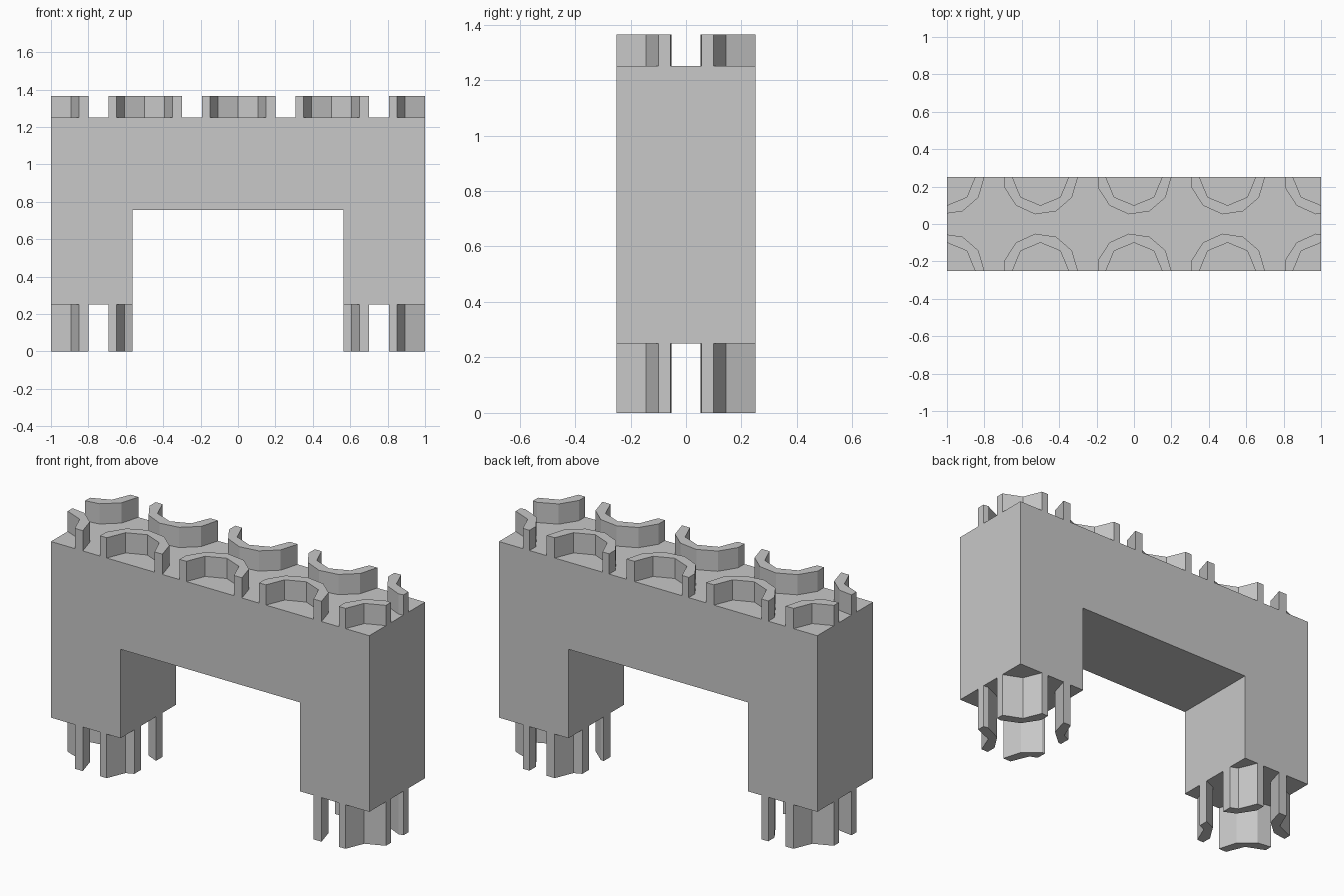
import bpy, bmesh
from math import cos, sin, pi

if "Cube" in bpy.data.objects:
    bpy.data.objects.remove(bpy.data.objects["Cube"], do_unlink=True)

HALF_X, HALF_Y = 1.0, 0.25
FOOT_Z, BODY_Z, TOP_Z = 0.25, 1.25, 1.365
ARCH_X, ARCH_Z = 0.563, 0.755

stone = bpy.data.materials.new("light grey stone")
stone.use_nodes = True
grey = (0.58, 0.58, 0.58, 1)
stone.diffuse_color = grey
stone.node_tree.nodes["Principled BSDF"].inputs["Base Color"].default_value = grey


def finish(bm, name):
    bmesh.ops.recalc_face_normals(bm, faces=bm.faces)
    mesh = bpy.data.meshes.new(name)
    bm.to_mesh(mesh)
    bm.free()
    mesh.materials.append(stone)
    obj = bpy.data.objects.new(name, mesh)
    bpy.context.collection.objects.link(obj)


def extrude(points, direction):
    bm = bmesh.new()
    face = bm.faces.new([bm.verts.new(p) for p in points])
    grown = bmesh.ops.extrude_face_region(bm, geom=[face])
    verts = [v for v in grown["geom"] if isinstance(v, bmesh.types.BMVert)]
    bmesh.ops.translate(bm, verts=verts, vec=direction)
    return bm


def clip(bm, x, side):
    """Cut away everything beyond x on the given side and cap the cut."""
    geom = bm.verts[:] + bm.edges[:] + bm.faces[:]
    bmesh.ops.bisect_plane(bm, geom=geom, dist=1e-5, plane_co=(x, 0, 0),
                           plane_no=(side, 0, 0), clear_outer=True)
    bmesh.ops.holes_fill(bm, edges=[e for e in bm.edges if e.is_boundary], sides=0)


def half_ring(name, x, side, z0, z1, low, high):
    """Half of an eleven-sided wall with an eight-sided hollow, open at the body side."""
    outer = [(0.2 * cos(2 * pi * i / 11), 0.2 * sin(2 * pi * i / 11)) for i in range(6)]
    outer.append((outer[-1][0], 0))
    inner = [(0.15 * cos(pi * i / 4), 0.15 * sin(pi * i / 4)) for i in range(4, -1, -1)]
    points = [(x + px, side * (HALF_Y - py), z0) for px, py in outer + inner]
    bm = extrude(points, (0, 0, z1 - z0))
    if x - 0.2 < low:
        clip(bm, low, -1)
    if x + 0.2 > high:
        clip(bm, high, 1)
    finish(bm, name)


# Arch-shaped body
profile = [(-HALF_X, FOOT_Z), (-ARCH_X, FOOT_Z), (-ARCH_X, ARCH_Z), (ARCH_X, ARCH_Z),
           (ARCH_X, FOOT_Z), (HALF_X, FOOT_Z), (HALF_X, BODY_Z), (-HALF_X, BODY_Z)]
finish(extrude([(x, -HALF_Y, z) for x, z in profile], (0, 2 * HALF_Y, 0)), "arch_body")

for side, label in ((-1, "front"), (1, "back")):
    # Ring walls along the top
    for i in range(5):
        half_ring(f"top_ring_{label}_{i + 1}", -1 + i * 0.5, side,
                  BODY_Z, TOP_Z, -HALF_X, HALF_X)
    # Ring walls under both legs
    for x in (-1, -0.5):
        half_ring(f"right_foot_ring_{label}", x, side, 0, FOOT_Z, -HALF_X, -ARCH_X)
    for x in (0.5, 1):
        half_ring(f"left_foot_ring_{label}", x, side, 0, FOOT_Z, ARCH_X, HALF_X)
